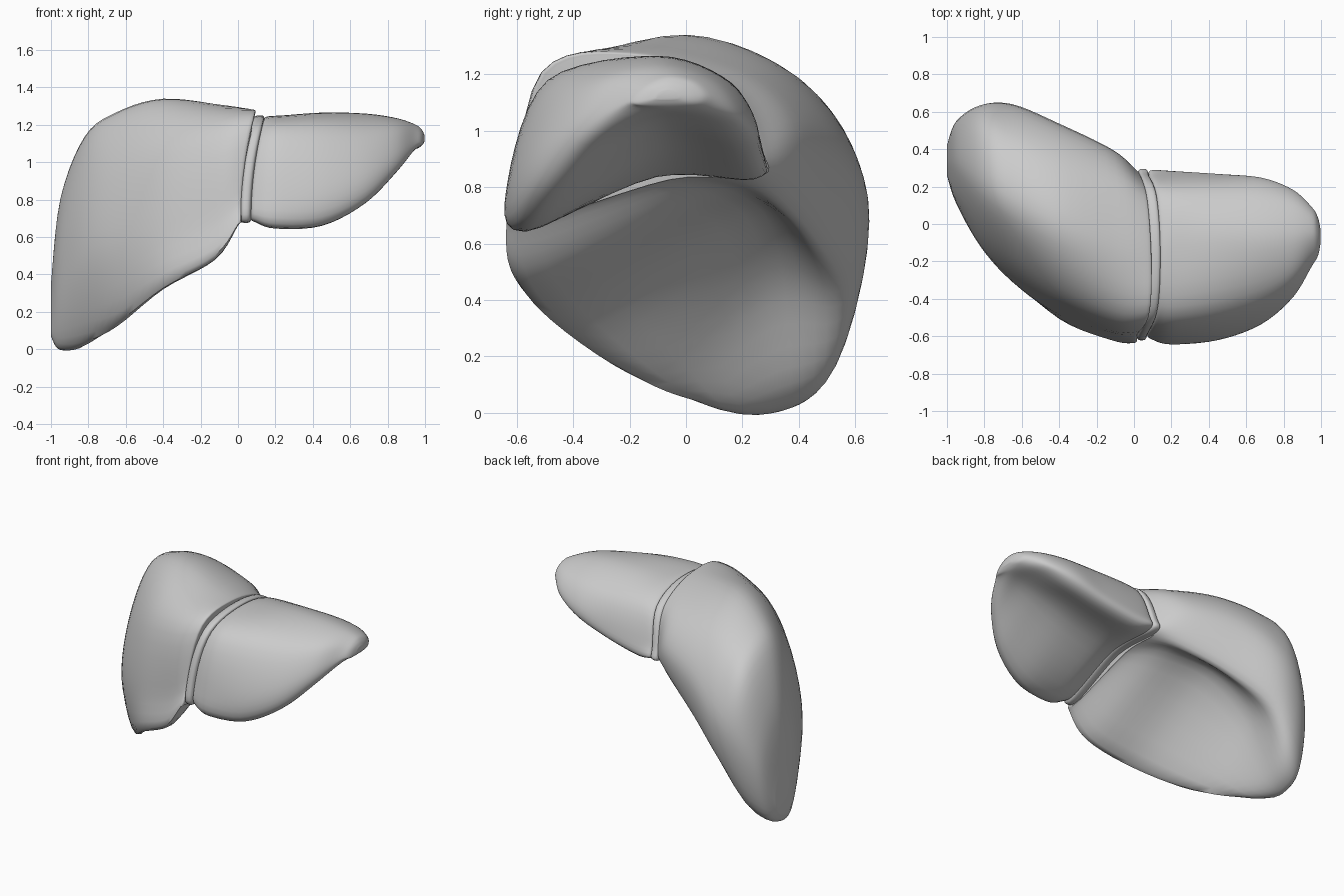
import bpy, bmesh

if "Cube" in bpy.data.objects:
    bpy.data.objects.remove(bpy.data.objects["Cube"])


def spline(a, b, c, d, t):
    # Catmull-Rom interpolation between b and c
    return tuple(0.5 * (2*q + (r-p)*t + (2*p-5*q+4*r-s)*t*t + (3*q-p-3*r+s)*t**3)
                 for p, q, r, s in zip(a, b, c, d))


def smooth_path(pts, steps, closed):
    n, out = len(pts), []
    get = (lambda i: pts[i % n]) if closed else (lambda i: pts[max(0, min(n-1, i))])
    for i in range(n if closed else n-1):
        out += [spline(get(i-1), get(i), get(i+1), get(i+2), k/steps) for k in range(steps)]
    return out if closed else out + [pts[-1]]


def lean(x, z):
    # the seam between the lobes curves outward towards the top
    t = min(1.1, max(0, z - 0.7) / 0.55)
    return x + 0.08 * t * t * max(0, 1 - abs(x - 0.05) / 0.3)


def shrink(ring, f):
    cy = sum(p[0] for p in ring) / len(ring)
    cz = sum(p[1] for p in ring) / len(ring)
    return [(cy + (y-cy)*f, cz + (z-cz)*f) for y, z in ring]


def loft(name, sections, steps=5):
    rings = [[(lean(x, z), y, z) for y, z in smooth_path(r, 6, True)] for x, r in sections]
    rows = [smooth_path(list(line), steps, False) for line in zip(*rings)]
    bm = bmesh.new()
    grid = [[bm.verts.new(p) for p in row] for row in rows]
    for a, b in zip(grid, grid[1:] + grid[:1]):
        for i in range(len(a) - 1):
            bm.faces.new((a[i], a[i+1], b[i+1], b[i]))
    bm.faces.new([row[0] for row in grid])
    bm.faces.new([row[-1] for row in grid])
    bmesh.ops.recalc_face_normals(bm, faces=bm.faces)
    mesh = bpy.data.meshes.new(name)
    bm.to_mesh(mesh)
    bm.free()
    ob = bpy.data.objects.new(name, mesh)
    bpy.context.collection.objects.link(ob)
    bpy.ops.object.select_all(action='DESELECT')
    ob.select_set(True)
    bpy.context.view_layer.objects.active = ob
    bpy.ops.object.shade_smooth_by_angle(angle=0.9)


# Section order: front edge, front, front top, top, back top, back, back lip, hollow
# Large lobe
right = [
    (-1.0, [(.27, .08), (.26, .15), (.27, .25), (.33, .35), (.40, .27), (.42, .18), (.39, .10), (.33, .07)]),
    (-.95, [(.20, .03), (.11, .30), (.16, .62), (.31, .80), (.46, .71), (.55, .45), (.49, .12), (.35, .01)]),
    (-.82, [(.05, .04), (-.12, .45), (-.03, .86), (.20, 1.13), (.51, 1.02), (.635, .66), (.55, .22), (.33, .09)]),
    (-.65, [(-.16, .12), (-.31, .50), (-.20, .99), (.08, 1.26), (.44, 1.15), (.635, .80), (.56, .44), (.29, .45)]),
    (-.40, [(-.43, .32), (-.49, .60), (-.38, 1.10), (-.05, 1.335), (.32, 1.23), (.53, .95), (.46, .62), (.22, .68)]),
    (-.12, [(-.56, .48), (-.59, .70), (-.51, 1.17), (-.18, 1.305), (.21, 1.21), (.39, 1.0), (.33, .77), (.10, .77)]),
    (0.0, [(-.59, .66), (-.60, .78), (-.51, 1.21), (-.20, 1.28), (.15, 1.18), (.28, .96), (.25, .83), (-.05, .82)]),
]
right.append((.018, shrink(right[-1][1], .95)))
loft("right_lobe", right)

# Small lobe with arched underside
root = [(-.56, .68), (-.60, .83), (-.48, 1.17), (-.15, 1.245), (.16, 1.16), (.265, .93), (.25, .84), (-.13, .84)]
left = [
    (.068, shrink(root, .95)),
    (.09, root),
    (.20, [(-.58, .645), (-.63, .83), (-.49, 1.18), (-.12, 1.25), (.16, 1.17), (.27, .94), (.24, .83), (-.10, .84)]),
    (.45, [(-.54, .66), (-.615, .83), (-.46, 1.18), (-.10, 1.265), (.16, 1.17), (.26, .98), (.22, .88), (-.10, .90)]),
    (.68, [(-.47, .78), (-.53, .91), (-.39, 1.17), (-.10, 1.26), (.14, 1.18), (.245, 1.03), (.19, .95), (-.10, .98)]),
    (.85, [(-.35, .95), (-.385, 1.03), (-.28, 1.18), (-.08, 1.235), (.10, 1.18), (.18, 1.08), (.14, 1.03), (-.10, 1.04)]),
    (.95, [(-.21, 1.075), (-.22, 1.11), (-.16, 1.17), (-.06, 1.20), (.04, 1.175), (.09, 1.12), (.06, 1.08), (-.07, 1.07)]),
]
tip = left[-1][1]
left += [(.983, shrink(tip, .65)), (.997, shrink(tip, .25))]
loft("left_lobe", left)

# Ligament band in the groove
loft("ligament_band", [(.012, shrink(root, .95)), (.024, shrink(root, 1.01)),
                       (.058, shrink(root, 1.01)), (.072, shrink(root, .95))], 3)
